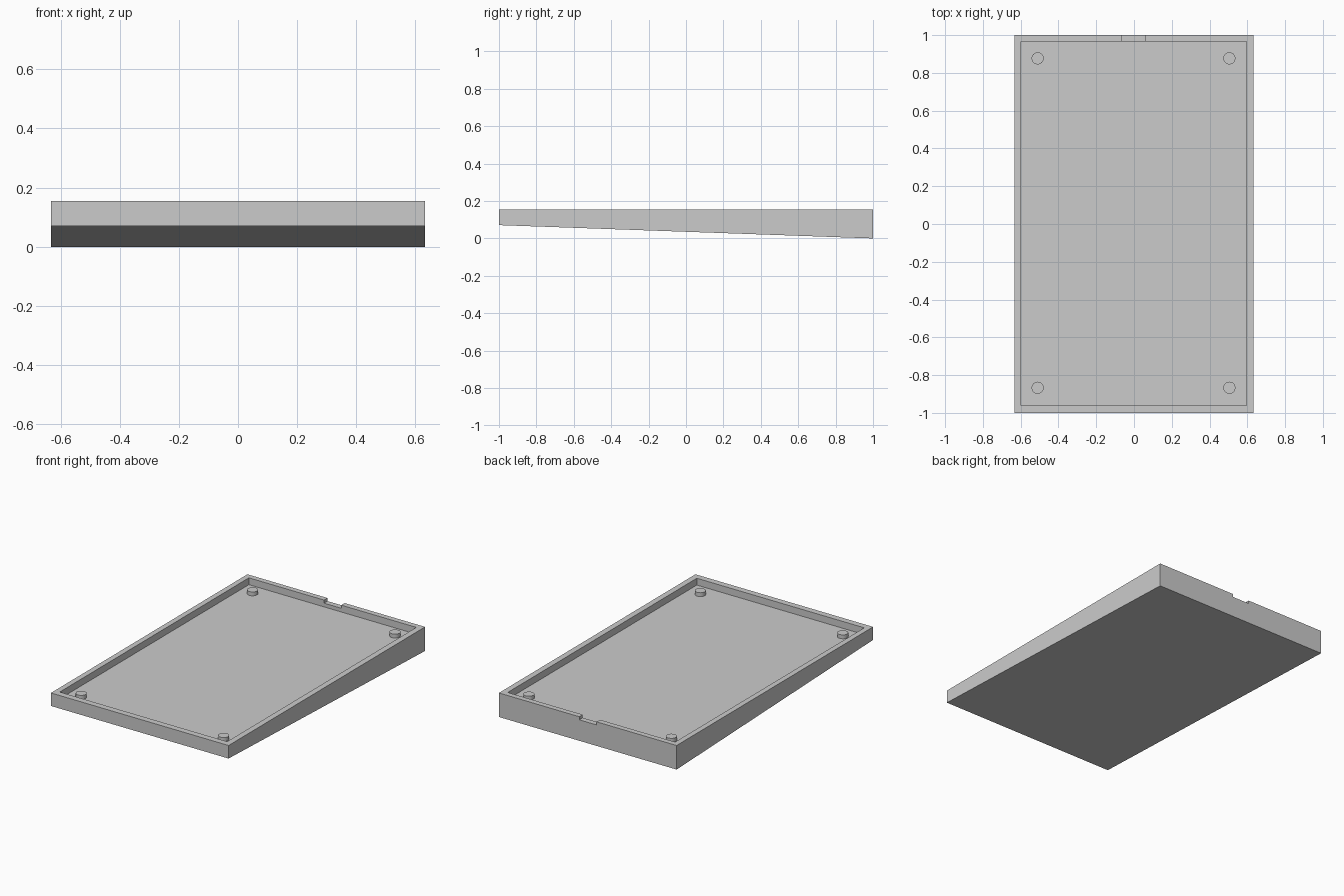
import bpy
import bmesh

if "Cube" in bpy.data.objects:
    bpy.data.objects.remove(bpy.data.objects["Cube"], do_unlink=True)

grey = bpy.data.materials.new("plain grey")
grey.use_nodes = True
colour = (0.6, 0.6, 0.6, 1)
grey.diffuse_color = colour
grey.node_tree.nodes["Principled BSDF"].inputs["Base Color"].default_value = colour

HALF_W, TOP, FLOOR = 0.633, 0.155, 0.111


def add_object(name, bm):
    bmesh.ops.recalc_face_normals(bm, faces=bm.faces)
    mesh = bpy.data.meshes.new(name)
    bm.to_mesh(mesh)
    bm.free()
    mesh.materials.append(grey)
    obj = bpy.data.objects.new(name, mesh)
    bpy.context.collection.objects.link(obj)
    return obj


def box(name, x0, x1, y0, y1, z0, z1):
    bm = bmesh.new()
    bmesh.ops.create_cube(bm, size=1)
    for v in bm.verts:
        v.co = (x1 if v.co.x > 0 else x0,
                y1 if v.co.y > 0 else y0,
                z1 if v.co.z > 0 else z0)
    return add_object(name, bm)


def cut(target, cutter):
    cutter.hide_render = True
    mod = target.modifiers.new(cutter.name, "BOOLEAN")
    mod.operation = "DIFFERENCE"
    mod.solver = "EXACT"
    mod.object = cutter
    bpy.context.view_layer.objects.active = target
    bpy.ops.object.modifier_apply(modifier=mod.name)
    bpy.data.objects.remove(cutter, do_unlink=True)


# Wedge-shaped tray body: level top, sloping underside
tray = box("tray", -HALF_W, HALF_W, -1, 1, 0, TOP)
for v in tray.data.vertices:
    if v.co.y < 0 and v.co.z < 0.01:
        v.co.z = 0.071

# Shallow recess and the notch in the back rim
cut(tray, box("recess_cutter", -0.598, 0.595, -0.96, 0.965, FLOOR, 0.3))
cut(tray, box("notch_cutter", -0.063, 0.06, 0.95, 1.1, 0.135, 0.3))

# Round pegs in the four corners of the recess
for side, x in (("right", -0.51), ("left", 0.505)):
    for end, y in (("front", -0.867), ("back", 0.877)):
        bm = bmesh.new()
        bmesh.ops.create_cone(bm, cap_ends=True, segments=32,
                              radius1=0.032, radius2=0.032, depth=0.03)
        bmesh.ops.translate(bm, verts=bm.verts, vec=(x, y, FLOOR + 0.01))
        peg = add_object(f"{end}_{side}_peg", bm)
        bpy.ops.object.select_all(action="DESELECT")
        peg.select_set(True)
        bpy.context.view_layer.objects.active = peg
        bpy.ops.object.shade_smooth_by_angle()
